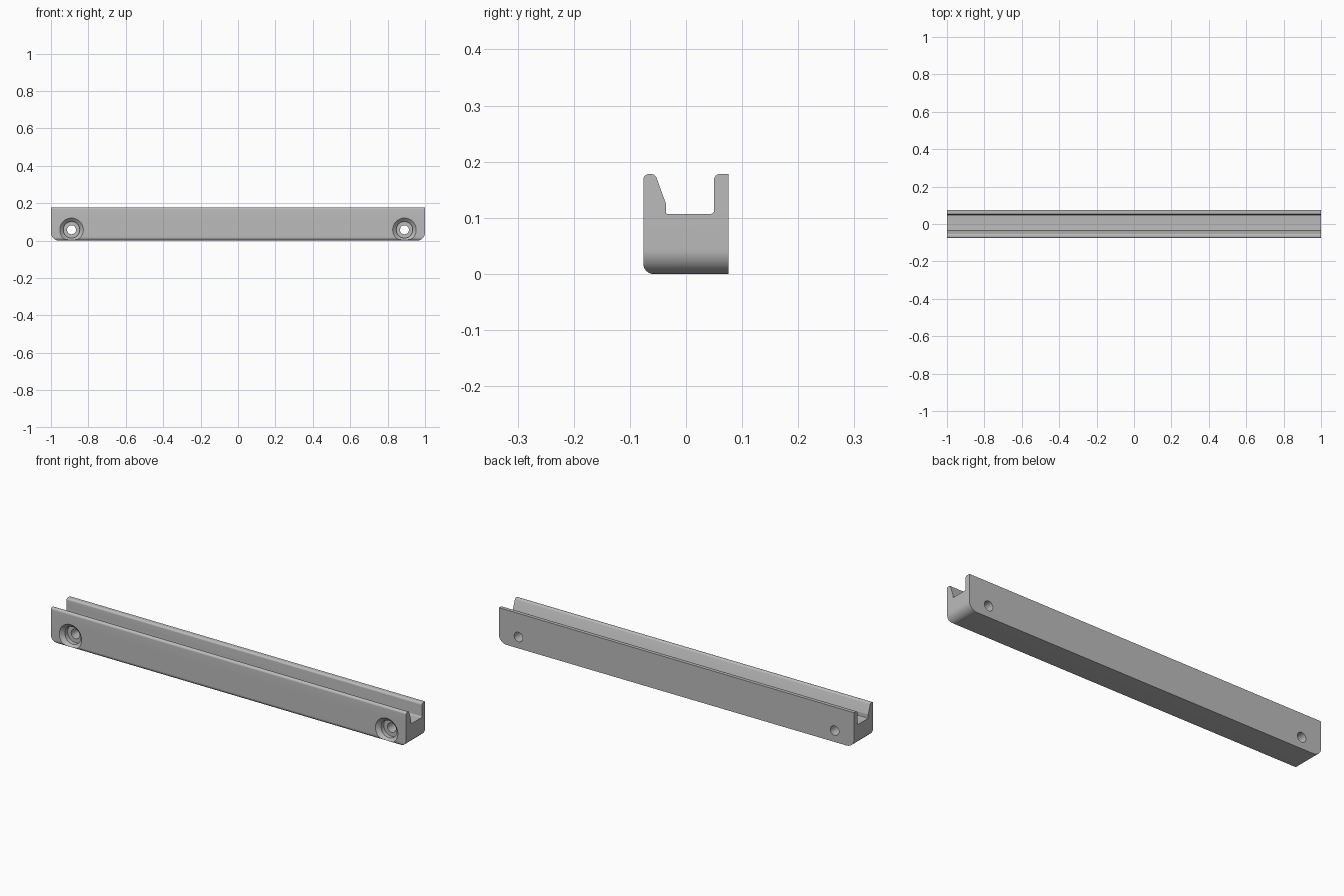
import bpy, bmesh, math
from mathutils import Vector

cube = bpy.data.objects.get("Cube")
if cube:
    bpy.data.objects.remove(cube, do_unlink=True)

HALF, DEPTH, TOP = 1.0, 0.076, 0.178

grey = bpy.data.materials.new("plain grey")
grey.use_nodes = True
colour = (0.5, 0.5, 0.5, 1)
grey.diffuse_color = colour
grey.node_tree.nodes["Principled BSDF"].inputs["Base Color"].default_value = colour


def rounded(corners, steps=8):
    """Fillet a closed outline given as (u, v, radius) corners."""
    out = []
    for i, (u, v, r) in enumerate(corners):
        p = Vector((u, v))
        if not r:
            out.append(p)
            continue
        a = (Vector(corners[i - 1][:2]) - p).normalized()
        b = (Vector(corners[(i + 1) % len(corners)][:2]) - p).normalized()
        half = a.angle(b) / 2
        centre = p + (a + b).normalized() * r / math.sin(half)
        start = p + a * r / math.tan(half) - centre
        end = p + b * r / math.tan(half) - centre
        sweep = math.pi - 2 * half
        for k in range(steps + 1):
            t = k / steps
            arc = start * math.sin((1 - t) * sweep) + end * math.sin(t * sweep)
            out.append(centre + arc / math.sin(sweep))
    return out


def make_object(name, bm):
    bmesh.ops.recalc_face_normals(bm, faces=bm.faces)
    mesh = bpy.data.meshes.new(name)
    bm.to_mesh(mesh)
    bm.free()
    mesh.materials.append(grey)
    obj = bpy.data.objects.new(name, mesh)
    bpy.context.collection.objects.link(obj)
    return obj


def prism(name, outline, place, offset):
    bm = bmesh.new()
    face = bm.faces.new([bm.verts.new(place(p)) for p in outline])
    ext = bmesh.ops.extrude_face_region(bm, geom=[face])
    verts = [g for g in ext["geom"] if isinstance(g, bmesh.types.BMVert)]
    bmesh.ops.translate(bm, verts=verts, vec=offset)
    return make_object(name, bm)


def lathe(name, profile, x, z, segments=48):
    """Turn a (radius, y) profile round an axis along y."""
    bm = bmesh.new()
    rings = []
    for r, y in profile:
        angles = [math.tau * k / segments for k in range(segments)]
        rings.append([bm.verts.new((x + r * math.cos(a), y, z + r * math.sin(a)))
                      for a in angles])
    for low, high in zip(rings, rings[1:]):
        for k in range(segments):
            n = (k + 1) % segments
            bm.faces.new((low[k], low[n], high[n], high[k]))
    bm.faces.new(rings[0])
    bm.faces.new(rings[-1])
    return make_object(name, bm)


def boolean(target, tool, operation):
    mod = target.modifiers.new(tool.name, 'BOOLEAN')
    mod.operation, mod.solver, mod.object = operation, 'EXACT', tool
    bpy.context.view_layer.objects.active = target
    bpy.ops.object.modifier_apply(modifier=mod.name)
    bpy.data.objects.remove(tool, do_unlink=True)


# Channel rail: cross-section with a sloped front lip and straight back wall
section = rounded([
    (-DEPTH, 0, 0.018), (DEPTH, 0, 0), (DEPTH, TOP, 0), (0.05, TOP, 0.01),
    (0.05, 0.107, 0.006), (-0.036, 0.107, 0.003), (-0.036, 0.126, 0.006),
    (-0.055, TOP, 0.01), (-DEPTH, TOP, 0.01)])
rail = prism("channel_rail", section, lambda p: (-HALF, p.x, p.y), (2 * HALF, 0, 0))

# Rounded lower corners at both ends
ends = rounded([(-HALF, 0, 0.043), (HALF, 0, 0.043), (HALF, 0.3, 0), (-HALF, 0.3, 0)], 12)
boolean(rail, prism("end_shape", ends, lambda p: (p.x, -0.2, p.y), (0, 0.4, 0)), 'INTERSECT')

# Stepped screw holes: flared mouth, head pocket, through hole
hole = [(0.063, -0.1), (0.063, -DEPTH), (0.044, -0.058), (0.044, -0.036),
        (0.024, -0.036), (0.024, 0.1)]
for side in (-1, 1):
    boolean(rail, lathe("screw_hole", hole, side * 0.89, 0.058), 'DIFFERENCE')

bpy.ops.object.select_all(action='DESELECT')
rail.select_set(True)
bpy.context.view_layer.objects.active = rail
bpy.ops.object.shade_smooth_by_angle(angle=math.radians(30))
